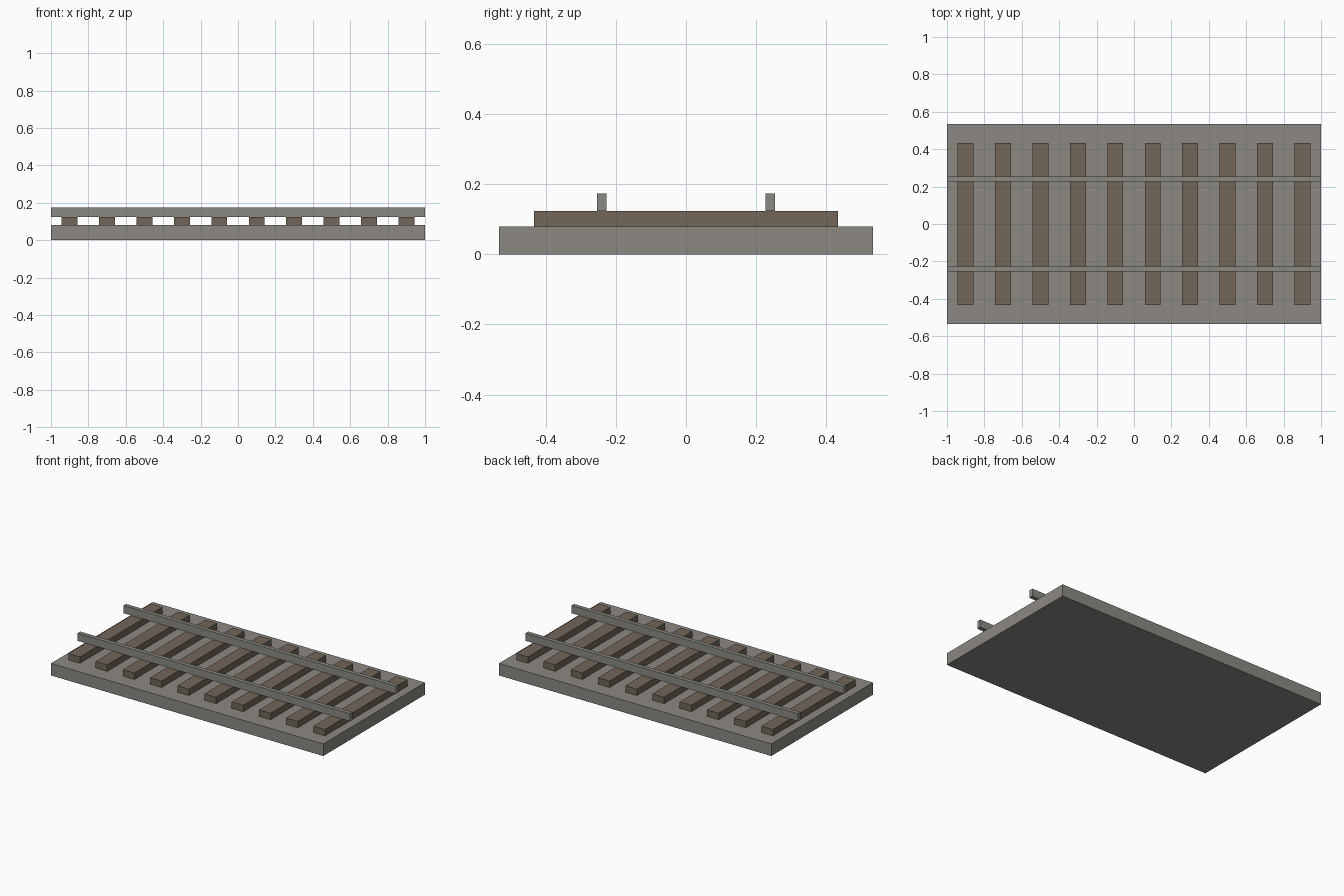
import bpy

default = bpy.data.objects.get("Cube")
if default:
    bpy.data.objects.remove(default, do_unlink=True)


def material(name, rgb):
    mat = bpy.data.materials.new(name)
    mat.use_nodes = True
    colour = (*rgb, 1)
    mat.diffuse_color = colour
    mat.node_tree.nodes["Principled BSDF"].inputs["Base Color"].default_value = colour
    return mat


def box(name, x, y, size, bottom, mat):
    """Box of the given size centred on x, y and resting on bottom."""
    bpy.ops.mesh.primitive_cube_add(size=1, location=(x, y, bottom + size[2] / 2))
    obj = bpy.context.object
    obj.name = name
    obj.scale = size
    bpy.ops.object.transform_apply(location=False, rotation=False, scale=True)
    obj.data.materials.append(mat)
    return obj


stone = material("grey_stone", (0.262, 0.25, 0.223))
steel = material("grey_steel", (0.258, 0.25, 0.226))
wood = material("brown_wood", (0.168, 0.133, 0.102))

BED_H, SLEEPER_H, RAIL_H = 0.08, 0.043, 0.051
SLEEPERS, PITCH = 10, 0.2

# Ballast bed
box("ballast_bed", 0, 0, (2, 1.067, BED_H), 0, stone)

# Evenly spaced sleepers across the bed
for i in range(SLEEPERS):
    x = (i - (SLEEPERS - 1) / 2) * PITCH
    box(f"sleeper_{i + 1}", x, 0, (0.085, 0.867, SLEEPER_H), BED_H, wood)

# Pair of rails resting on the sleepers
for name, side in (("front_rail", -1), ("back_rail", 1)):
    box(name, 0, side * 0.24, (2, 0.027, RAIL_H), BED_H + SLEEPER_H, steel)
